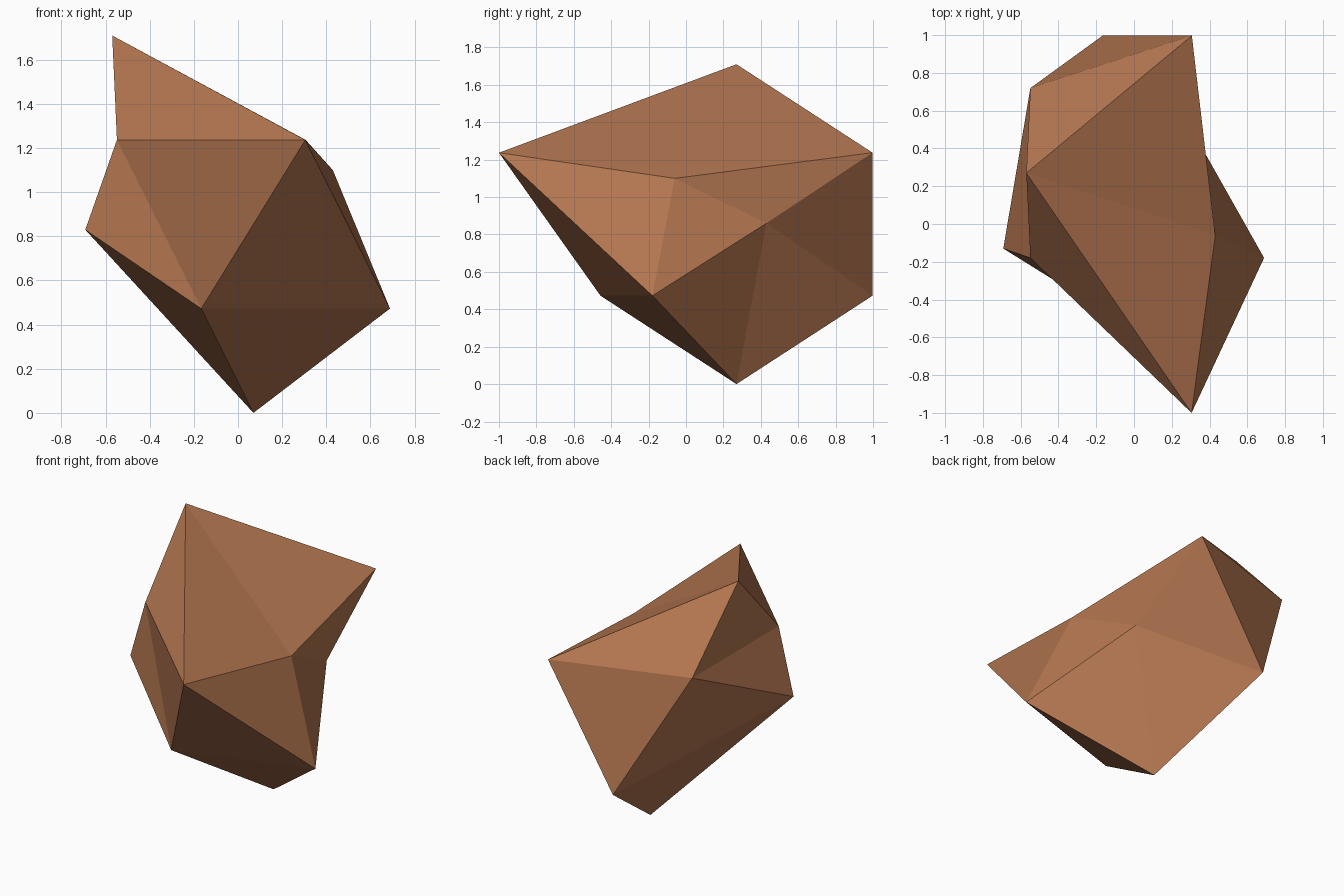
import bpy, bmesh
from mathutils import Vector, Matrix

if "Cube" in bpy.data.objects:
    bpy.data.objects.remove(bpy.data.objects["Cube"])

R = 0.855                      # radius of the base 20-sided ball
C = Vector((0.07, 0.27, R))    # its centre

# one brown stone colour
brown = bpy.data.materials.new("brown stone")
brown.diffuse_color = (0.45, 0.18, 0.08, 1)
brown.use_nodes = True
brown.node_tree.nodes["Principled BSDF"].inputs["Base Color"].default_value = brown.diffuse_color

# base icosahedron
bm = bmesh.new()
bmesh.ops.create_icosphere(bm, subdivisions=1, radius=R, matrix=Matrix.Translation(C))

# corners pulled out of place: (direction from centre, new position)
pulls = [
    ((0, 0, 1), (-0.57, 0.27, 1.71)),             # peak
    ((0.28, -0.85, 0.45), (0.305, -1.0, 1.237)),  # front spur
    ((0.89, 0, 0.45), (0.43, -0.06, 1.10)),       # upper right dent
    ((0.72, 0.53, -0.45), (0.345, 0.43, 0.86)),   # lower right dent
    ((-0.89, 0, -0.45), (-0.692, -0.13, 0.83)),   # left corner
]
moves = [(min(bm.verts, key=lambda v: (v.co - C - Vector(d) * R).length), Vector(p))
         for d, p in pulls]
for v, p in moves:
    v.co = p

# flat-shaded rock
me = bpy.data.meshes.new("rock")
bm.to_mesh(me)
bm.free()
me.materials.append(brown)
rock = bpy.data.objects.new("rock", me)
bpy.context.collection.objects.link(rock)
